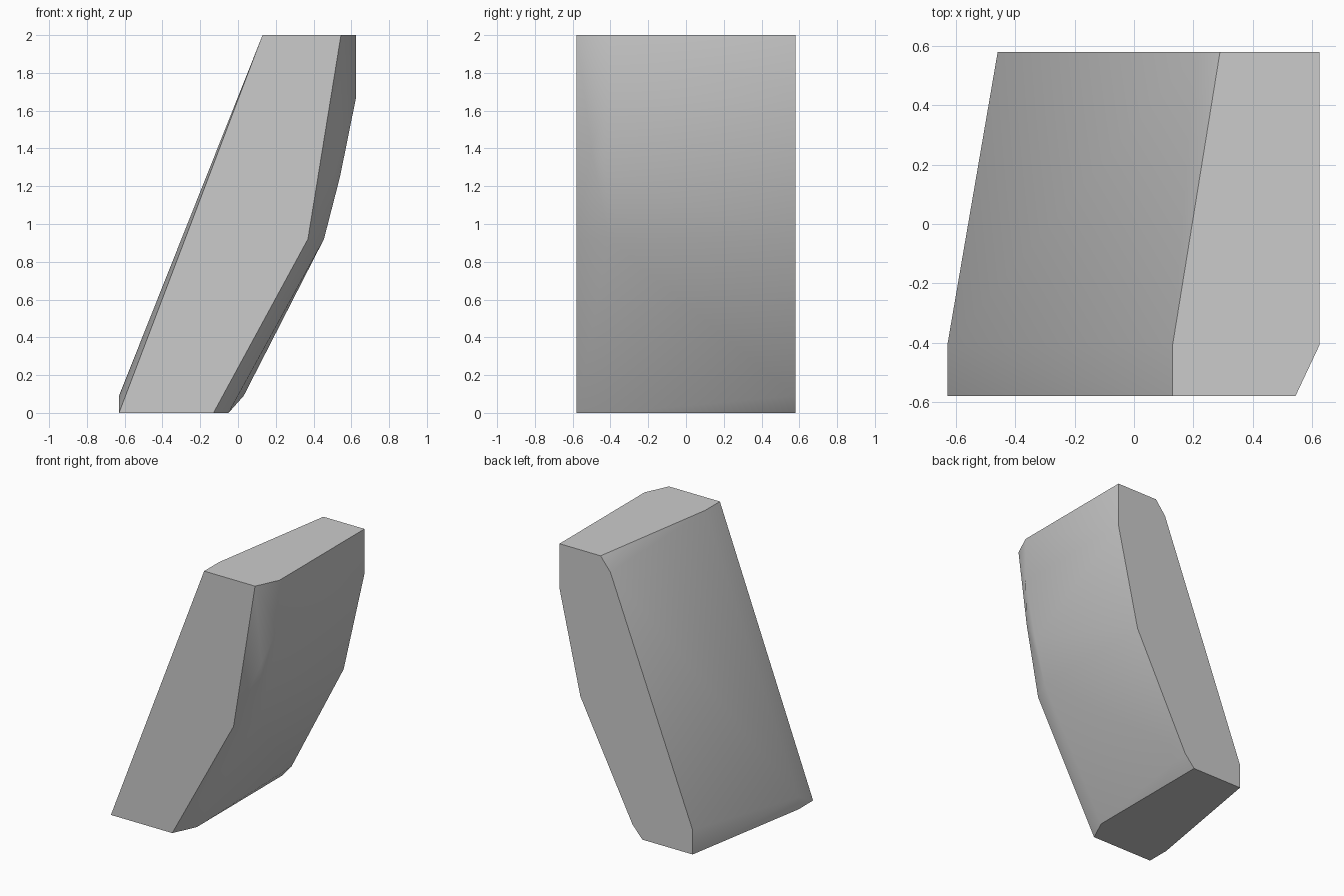
import bpy
import bmesh
import math

# Remove the default cube
cube = bpy.data.objects.get("Cube")
if cube:
    bpy.data.objects.remove(cube, do_unlink=True)

# One plain grey material
grey = bpy.data.materials.new("plain_grey")
grey.use_nodes = True
colour = (0.6, 0.6, 0.6, 1)
grey.diffuse_color = colour
grey.node_tree.nodes["Principled BSDF"].inputs["Base Color"].default_value = colour

# Cross-sections of the leaning block as (x, z) outlines at each depth y
front, shoulder, back = -0.58, -0.41, 0.58
sections = {
    front: [(-0.63, 0), (-0.13, 0), (0.37, 0.92), (0.545, 2), (0.13, 2)],
    -0.5: [(0.54, 1.4)],
    shoulder: [(-0.63, 0), (-0.05, 0), (0.455, 0.92), (0.54, 1.25),
               (0.625, 1.67), (0.625, 2), (0.13, 2), (-0.63, 0.09)],
    back: [(-0.46, 0), (-0.05, 0), (0.03, 0.09), (0.455, 0.92), (0.625, 1.67),
           (0.625, 2), (0.29, 2), (0.21, 1.9), (-0.46, 0.18)],
}

# Wrap the sections in one chamfered convex skin
bm = bmesh.new()
for y, outline in sections.items():
    for x, z in outline:
        bm.verts.new((x, y, z))
hull = bmesh.ops.convex_hull(bm, input=bm.verts[:])
loose = {v for v in hull["geom_interior"] + hull["geom_unused"]
         if isinstance(v, bmesh.types.BMVert)}
bmesh.ops.delete(bm, geom=list(loose), context="VERTS")
bmesh.ops.dissolve_limit(bm, angle_limit=math.radians(0.5),
                         verts=bm.verts[:], edges=bm.edges[:])
bmesh.ops.recalc_face_normals(bm, faces=bm.faces[:])
mesh = bpy.data.meshes.new("leaning_block")
bm.to_mesh(mesh)
bm.free()
mesh.materials.append(grey)

block = bpy.data.objects.new("leaning_block", mesh)
bpy.context.collection.objects.link(block)

# Smooth the wrapped sides, keep the flat caps crisp
bpy.ops.object.select_all(action="DESELECT")
block.select_set(True)
bpy.context.view_layer.objects.active = block
bpy.ops.object.shade_smooth_by_angle(angle=math.radians(40))
